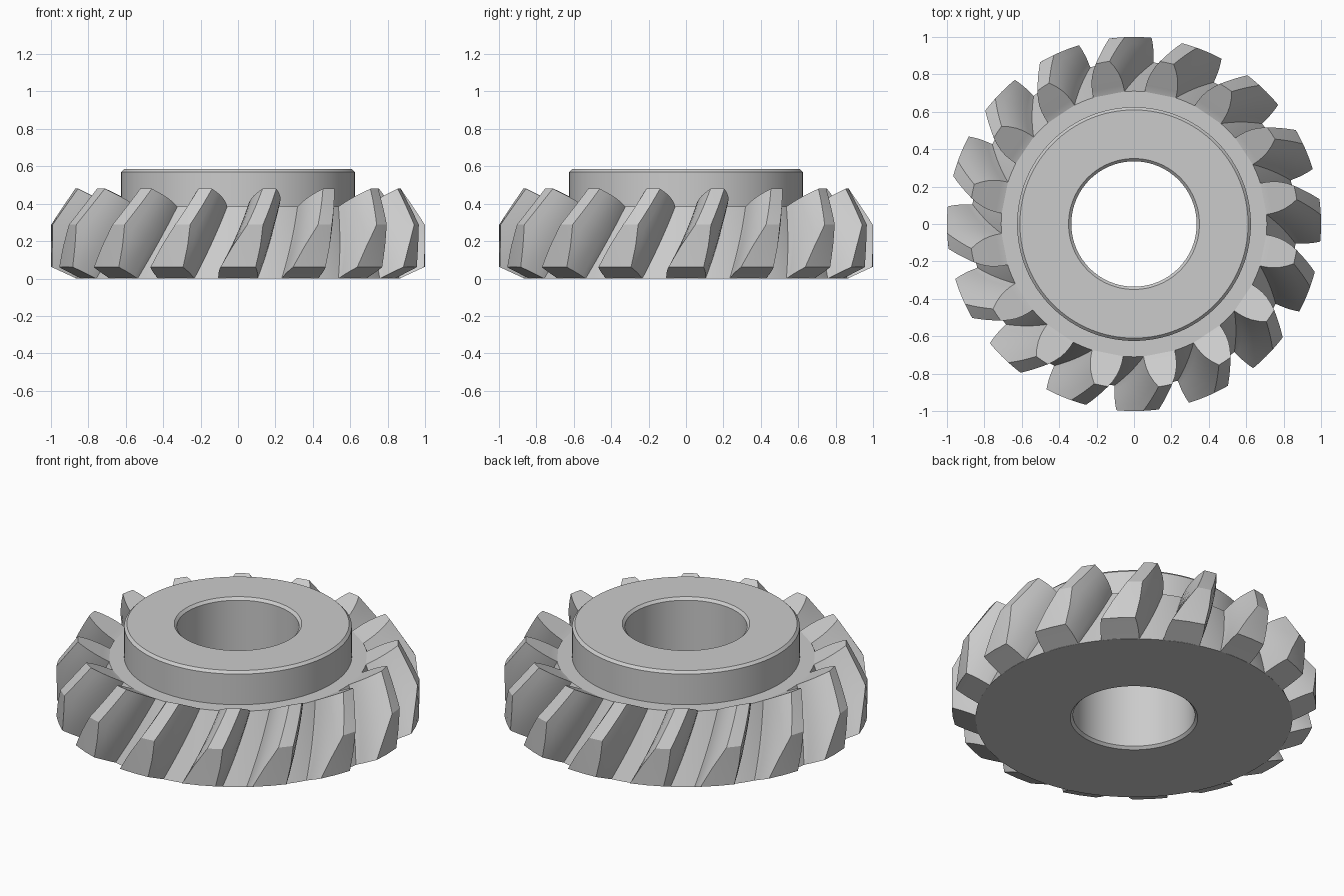
import bpy, bmesh, math
from mathutils import Vector

cube = bpy.data.objects.get("Cube")
if cube:
    bpy.data.objects.remove(cube)

TEETH = 16
SPIRAL = math.radians(11)

steel = bpy.data.materials.new("grey steel")
steel.use_nodes = True
steel.diffuse_color = (0.6, 0.6, 0.6, 1)
steel.node_tree.nodes["Principled BSDF"].inputs["Base Color"].default_value = (0.6, 0.6, 0.6, 1)


def polar(r, angle, z):
    return Vector((r * math.cos(angle), r * math.sin(angle), z))


def make_mesh(name, bm):
    bmesh.ops.recalc_face_normals(bm, faces=bm.faces)
    mesh = bpy.data.meshes.new(name)
    bm.to_mesh(mesh)
    bm.free()
    mesh.materials.append(steel)
    return mesh


def add_object(name, mesh):
    obj = bpy.data.objects.new(name, mesh)
    bpy.context.collection.objects.link(obj)
    return obj


def smooth(obj):
    bpy.ops.object.select_all(action="DESELECT")
    obj.select_set(True)
    bpy.context.view_layer.objects.active = obj
    bpy.ops.object.shade_smooth_by_angle(angle=math.radians(25))


# Body: root cone, hub and chamfered bore as one turned profile
def lathe(profile, steps=128):
    bm = bmesh.new()
    rings = [[bm.verts.new(polar(r, math.tau * i / steps, z)) for r, z in profile]
             for i in range(steps)]
    n = len(profile)
    for i in range(steps):
        a, b = rings[i], rings[(i + 1) % steps]
        for j in range(n):
            k = (j + 1) % n
            bm.faces.new((a[j], b[j], b[k], a[k]))
    return bm


profile = [(0.35, 0), (0.87, 0), (0.71, 0.385), (0.625, 0.385), (0.625, 0.57),
           (0.61, 0.585), (0.35, 0.585), (0.335, 0.57), (0.335, 0.015)]
smooth(add_object("gear_body", make_mesh("gear_body", lathe(profile))))


# Tooth: curved flanks swept along the cone with a spiral twist,
# the top land limited by a cylinder of radius 1
ROOT = Vector((0.87, 0)), Vector((0.71, 0.385))
TIP = Vector((1.11, 0.112)), Vector((0.88, 0.48))
FLANK = [1.0, 1.0, 0.93, 0.74, 0.44]


def flank_width(k):
    x = k * (len(FLANK) - 1)
    i = min(int(x), len(FLANK) - 2)
    return FLANK[i] + (FLANK[i + 1] - FLANK[i]) * (x - i)


def tooth_section(t):
    root, tip = ROOT[0].lerp(ROOT[1], t), TIP[0].lerp(TIP[1], t)
    k_max = min(1, (1 - root.x) / (tip.x - root.x))
    width = 0.21 - 0.04 * t
    middle = SPIRAL * t - math.pi / 2
    side = [(root.x - 0.04, root.y + (0.19 - root.y) * 0.06, width / 2)]
    for i in range(6):
        k = k_max * i / 5
        p = root.lerp(tip, k)
        side.append((p.x, p.y, width * flank_width(k) / 2))
    left = [polar(r, middle - w / r, z) for r, z, w in side]
    right = [polar(r, middle + w / r, z) for r, z, w in reversed(side)]
    return left + [polar(side[-1][0], middle, side[-1][1])] + right


bm = bmesh.new()
t_break = (TIP[0].x - 1) / (TIP[0].x - TIP[1].x)
stations = [t_break * i / 4 for i in range(4)] + [t_break + (1 - t_break) * i / 4 for i in range(5)]
rows = [[bm.verts.new(p) for p in tooth_section(t)] for t in stations]
n = len(rows[0])
for a, b in zip(rows, rows[1:]):
    for i in range(n):
        j = (i + 1) % n
        bm.faces.new((a[i], a[j], b[j], b[i]))
for row in (rows[0], rows[-1]):
    half = n // 2
    for i in range(half - 1):
        bm.faces.new((row[i], row[i + 1], row[n - 2 - i], row[n - 1 - i]))
    bm.faces.new(row[half - 1:half + 2])

tooth_mesh = make_mesh("tooth", bm)
for i in range(TEETH):
    tooth = add_object(f"tooth_{i + 1:02d}", tooth_mesh)
    tooth.rotation_euler.z = math.tau * i / TEETH
    if i == 0:
        smooth(tooth)
